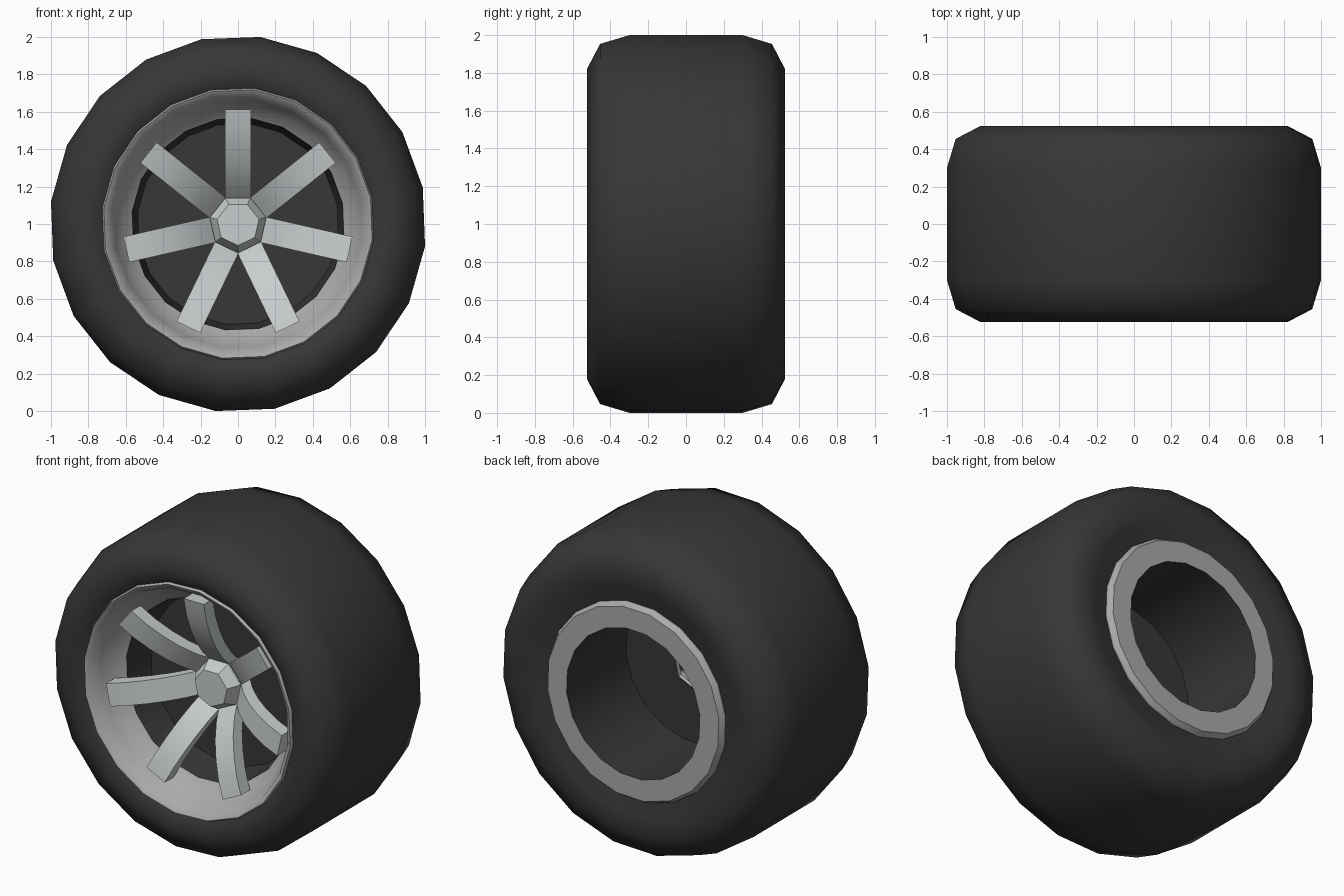
import bpy, bmesh, math
from mathutils import Vector

if "Cube" in bpy.data.objects:
    bpy.data.objects.remove(bpy.data.objects["Cube"])

CZ = 1.0          # wheel axis height
SIDES = 20
OFFSET = math.radians(11.2)


def material(name, rgb):
    m = bpy.data.materials.new(name)
    m.diffuse_color = (*rgb, 1)
    m.use_nodes = True
    m.node_tree.nodes["Principled BSDF"].inputs["Base Color"].default_value = m.diffuse_color
    return m


RUBBER = material("dark rubber", (0.038, 0.038, 0.038))
RIM = material("grey rim metal", (0.40, 0.40, 0.40))
ALLOY = material("light alloy", (0.58, 0.61, 0.61))


def finish(name, bm, mat, smooth=None):
    bmesh.ops.recalc_face_normals(bm, faces=bm.faces)
    me = bpy.data.meshes.new(name)
    bm.to_mesh(me)
    bm.free()
    me.materials.append(mat)
    ob = bpy.data.objects.new(name, me)
    bpy.context.collection.objects.link(ob)
    if smooth:
        bpy.ops.object.select_all(action='DESELECT')
        ob.select_set(True)
        bpy.context.view_layer.objects.active = ob
        bpy.ops.object.shade_smooth_by_angle(angle=math.radians(smooth))
    return ob


def lathe(name, profile, mat, smooth=None, sides=SIDES, offset=OFFSET,
          closed=False, cap_start=False, cap_end=False):
    """Turn a profile of (radius, y) points about the wheel axis."""
    bm = bmesh.new()
    rings = []
    for r, y in profile:
        angs = [offset + math.tau * i / sides for i in range(sides)]
        rings.append([bm.verts.new((r * math.cos(a), y, CZ + r * math.sin(a)))
                      for a in angs])
    pairs = list(zip(rings, rings[1:]))
    if closed:
        pairs.append((rings[-1], rings[0]))
    for a, b in pairs:
        for i in range(sides):
            j = (i + 1) % sides
            bm.faces.new((a[i], a[j], b[j], b[i]))
    if cap_start:
        bm.faces.new(rings[0])
    if cap_end:
        bm.faces.new(rings[-1])
    return finish(name, bm, mat, smooth)


# Tyre: rounded shoulders, sidewalls sloping in to the rim on both sides
lathe("tyre", [(0.70, -0.47), (0.74, -0.495), (0.825, -0.525), (0.96, -0.455),
               (1.007, -0.30), (1.007, 0.30), (0.96, 0.455), (0.825, 0.525),
               (0.72, 0.505), (0.60, 0.48)], RUBBER, 60)

# Front rim: lip and dished barrel
lathe("front_rim", [(0.715, -0.455), (0.733, -0.485), (0.722, -0.505),
                    (0.695, -0.49), (0.665, -0.42), (0.625, -0.345),
                    (0.57, -0.30)], RIM, 50)

# Back rim: bevelled flat ring
lathe("back_rim", [(0.62, 0.48), (0.62, 0.495), (0.60, 0.525), (0.467, 0.525)],
      RIM, 30)

# Dark inner drum: front wall, dividing disc, back wall
lathe("front_well", [(0.57, -0.30), (0.54, -0.10)], RUBBER, 40)
lathe("centre_disc", [(0.54, -0.10)], RUBBER, cap_start=True)
lathe("back_well", [(0.467, 0.525), (0.49, -0.10)], RUBBER, 40)

# Seven-sided hub with bevelled cap
lathe("hub", [(0.115, -0.27), (0.155, -0.20), (0.155, -0.10)], ALLOY,
      sides=7, offset=-math.pi / 2, cap_start=True, cap_end=True)

# Seven curved spokes, rising forward from hub to rim
PATH = [(0.12, -0.165), (0.20, -0.25), (0.29, -0.318), (0.39, -0.372),
        (0.50, -0.415), (0.612, -0.44)]
HALF_W, THICK = 0.07, 0.09
for k in range(7):
    a = math.pi / 2 + math.tau * k / 7
    out = Vector((math.cos(a), 0, math.sin(a)))
    side = Vector((-math.sin(a), 0, math.cos(a)))
    bm = bmesh.new()
    rings = []
    for r, y in PATH:
        base = out * r + Vector((0, 0, CZ))
        rings.append([bm.verts.new(base + side * s + Vector((0, yy, 0)))
                      for s, yy in ((-HALF_W, y), (HALF_W, y),
                                    (HALF_W, y + THICK), (-HALF_W, y + THICK))])
    for p, q in zip(rings, rings[1:]):
        for i in range(4):
            j = (i + 1) % 4
            bm.faces.new((p[i], p[j], q[j], q[i]))
    bm.faces.new(rings[0])
    bm.faces.new(rings[-1])
    finish(f"spoke_{k + 1}", bm, ALLOY, 35)
